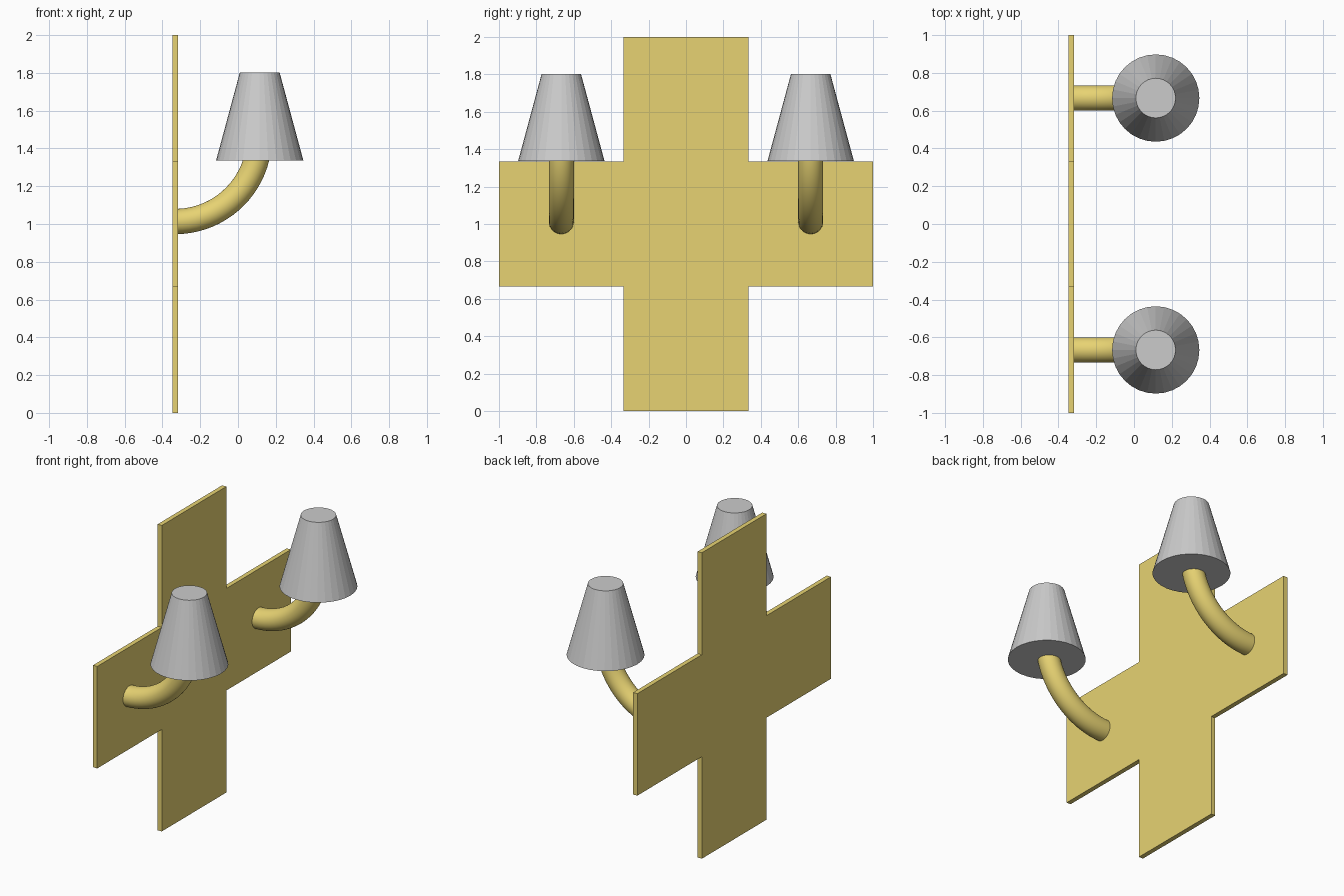
import bpy, bmesh, math
from mathutils import Matrix, Vector

if "Cube" in bpy.data.objects:
    bpy.data.objects.remove(bpy.data.objects["Cube"])

gold = bpy.data.materials.new("gold")
gold.diffuse_color = (0.8, 0.65, 0.17, 1)
gold.use_nodes = True
gold.node_tree.nodes["Principled BSDF"].inputs["Base Color"].default_value = gold.diffuse_color

PLATE_X, PLATE_T = -0.333, 0.03
T = 1 / 3                      # third of the cross
ARM_R, BEND_R = 0.067, 0.446   # tube and bend radius
ARM_Z = 1.013


def make_object(name, bm, material=None):
    bmesh.ops.recalc_face_normals(bm, faces=bm.faces[:])
    mesh = bpy.data.meshes.new(name)
    bm.to_mesh(mesh)
    bm.free()
    if material:
        mesh.materials.append(material)
    obj = bpy.data.objects.new(name, mesh)
    bpy.context.collection.objects.link(obj)
    return obj


# Cross-shaped back plate: outline extruded along x
bm = bmesh.new()
outline = [(-T, 0), (T, 0), (T, 2*T), (1, 2*T), (1, 4*T), (T, 4*T),
           (T, 2), (-T, 2), (-T, 4*T), (-1, 4*T), (-1, 2*T), (-T, 2*T)]
face = bm.faces.new([bm.verts.new((PLATE_X - PLATE_T/2, y, z)) for y, z in outline])
ext = bmesh.ops.extrude_face_region(bm, geom=[face])
bmesh.ops.translate(bm, vec=(PLATE_T, 0, 0),
                    verts=[v for v in ext["geom"] if isinstance(v, bmesh.types.BMVert)])
make_object("back_plate", bm, gold)


def add_arm(name, y):
    # Round section swept through a quarter turn, from the plate up into the shade
    bm = bmesh.new()
    start = Matrix.Translation((PLATE_X, y, ARM_Z)) @ Matrix.Rotation(math.pi/2, 4, 'Y')
    bmesh.ops.create_circle(bm, cap_ends=False, segments=32, radius=ARM_R, matrix=start)
    ring = bm.verts[:] + bm.edges[:]
    bmesh.ops.spin(bm, geom=ring, cent=Vector((PLATE_X, y, ARM_Z + BEND_R)),
                   axis=Vector((0, -1, 0)), angle=math.pi/2, steps=20, use_duplicate=False)
    bmesh.ops.holes_fill(bm, edges=[e for e in bm.edges if e.is_boundary], sides=0)
    obj = make_object(name, bm, gold)
    bpy.ops.object.select_all(action='DESELECT')
    obj.select_set(True)
    bpy.context.view_layer.objects.active = obj
    bpy.ops.object.shade_smooth_by_angle(angle=math.radians(40))


def add_shade(name, y):
    # Closed tapered shade
    z0, z1 = 1.337, 1.803
    bm = bmesh.new()
    bmesh.ops.create_cone(bm, cap_ends=True, segments=32, radius1=0.231, radius2=0.105,
                          depth=z1 - z0,
                          matrix=Matrix.Translation((0.115, y, (z0 + z1) / 2)))
    make_object(name, bm)


for side, y in (("left", -2*T), ("right", 2*T)):
    add_arm(side + "_arm", y)
    add_shade(side + "_shade", y)
